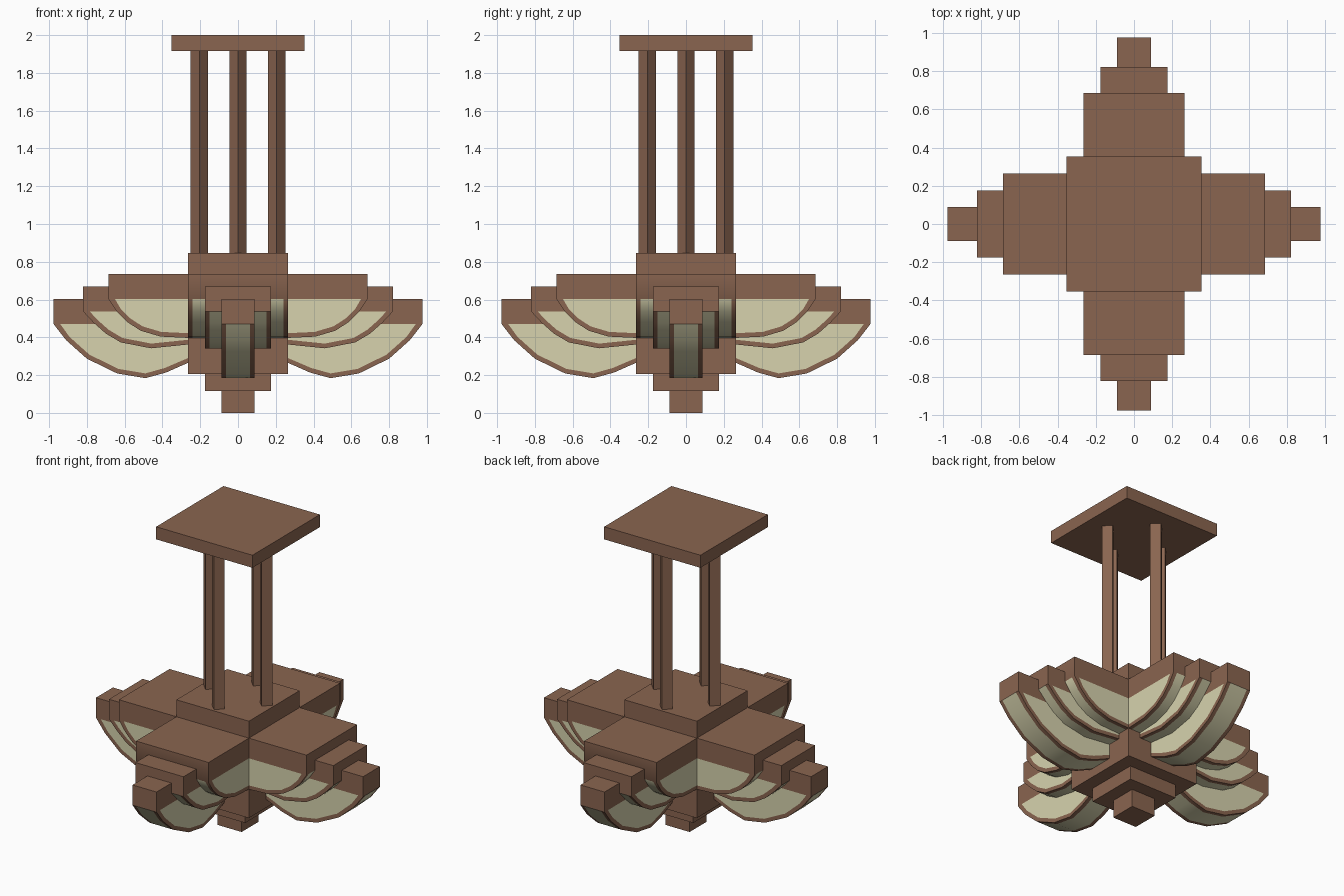
import bpy, bmesh, math
from mathutils import Vector

if "Cube" in bpy.data.objects:
    bpy.data.objects.remove(bpy.data.objects["Cube"])


def material(name, rgb):
    m = bpy.data.materials.new(name)
    m.diffuse_color = (*rgb, 1)
    m.use_nodes = True
    m.node_tree.nodes["Principled BSDF"].inputs["Base Color"].default_value = m.diffuse_color
    return m


BRONZE = material("brown bronze", (0.255, 0.130, 0.080))
GLASS = material("cream glass", (0.68, 0.65, 0.42))
HUB = 0.265      # half width of the central block
RIM = 0.025      # width of the bronze edging around the glass


def box(name, half, z0, z1):
    bpy.ops.mesh.primitive_cube_add(size=1, location=(0, 0, (z0 + z1) / 2))
    o = bpy.context.object
    o.name = name
    o.scale = (half * 2, half * 2, z1 - z0)
    bpy.ops.object.transform_apply(location=False, rotation=False, scale=True)
    o.data.materials.append(BRONZE)


def inset_curve(pts):
    """Offset the lower curve inwards, keeping its ends on the band and the hub."""
    out = [Vector((pts[0].x - 1.4 * RIM, pts[0].y))]
    for a, p, b in zip(pts, pts[1:], pts[2:]):
        t = (b - a).normalized()
        out.append(p + Vector((t.y, -t.x)) * RIM)
    out.append(Vector((pts[-1].x, pts[-1].y + RIM)))
    return out


def arm_mesh(name, half, top, curve):
    """Bowl-shaped arm along +x: bronze band on top, framed glass on sides and underside."""
    outer = [Vector(p) for p in curve]
    inner = inset_curve(outer)
    n, band, xo = len(outer), outer[0].y, outer[0].x
    bm = bmesh.new()

    def row(pts, y):
        return [bm.verts.new((p.x, y, p.y)) for p in pts]

    def face(vs, mat=0):
        bm.faces.new(vs).material_index = mat

    ys = (-half, -half + RIM, half - RIM, half)
    under = [row(outer, y) for y in ys]
    # underside strips, glass in the middle
    for k in range(3):
        for i in range(n - 1):
            face((under[k][i], under[k][i + 1], under[k + 1][i + 1], under[k + 1][i]),
                 1 if k == 1 else 0)
    # sides: bronze edging, glass panel and upper band
    tops = []
    for edge, y in ((under[0], -half), (under[3], half)):
        q = row(inner, y)
        hub_band, hub_top, end_top = row(
            [Vector((HUB, band)), Vector((HUB, top)), Vector((xo, top))], y)
        for i in range(n - 1):
            face((edge[i], edge[i + 1], q[i + 1], q[i]))
        face(q + [hub_band], 1)
        face((edge[0], q[0], hub_band, hub_top, end_top))
        tops.append((hub_top, end_top))
    (a, b), (c, d) = tops
    face((a, b, d, c))
    face([b] + [u[0] for u in under] + [d])
    bmesh.ops.recalc_face_normals(bm, faces=bm.faces)
    me = bpy.data.meshes.new(name)
    bm.to_mesh(me)
    bm.free()
    me.materials.append(BRONZE)
    me.materials.append(GLASS)
    return me


# ceiling plate and stepped central block
box("ceiling_plate", 0.352, 1.917, 2.0)
box("hub_block", HUB, 0.207, 0.847)
box("lower_step", 0.176, 0.117, 0.207)
box("bottom_finial", 0.088, 0.0, 0.117)

# four diamond-section hanging rods
for i in range(4):
    a = i * math.pi / 2
    bpy.ops.mesh.primitive_cylinder_add(
        vertices=4, radius=0.046, depth=1.07,
        location=(0.205 * math.cos(a), 0.205 * math.sin(a), 1.382))
    rod = bpy.context.object
    rod.name = f"hanging_rod_{i + 1}"
    rod.data.materials.append(BRONZE)

# three nested arms on each of the four sides
ARMS = {
    "wide_arm": (HUB, 0.735, [(0.686, 0.602), (0.64, 0.535), (0.585, 0.48), (0.515, 0.435),
                              (0.41, 0.404), (HUB, 0.397)]),
    "middle_arm": (0.176, 0.668, [(0.82, 0.537), (0.765, 0.478), (0.70, 0.42), (0.62, 0.373),
                                  (0.46, 0.342), (HUB, 0.362)]),
    "narrow_arm": (0.088, 0.603, [(0.976, 0.470), (0.91, 0.385), (0.80, 0.287), (0.64, 0.209),
                                  (0.49, 0.184), (0.38, 0.214), (HUB, 0.265)]),
}
for name, (half, top, curve) in ARMS.items():
    me = arm_mesh(name, half, top, curve)
    for i in range(4):
        o = bpy.data.objects.new(f"{name}_{i + 1}", me.copy())
        bpy.context.collection.objects.link(o)
        o.rotation_euler.z = i * math.pi / 2
        bpy.ops.object.select_all(action='DESELECT')
        o.select_set(True)
        bpy.context.view_layer.objects.active = o
        bpy.ops.object.shade_smooth_by_angle(angle=math.radians(35))
